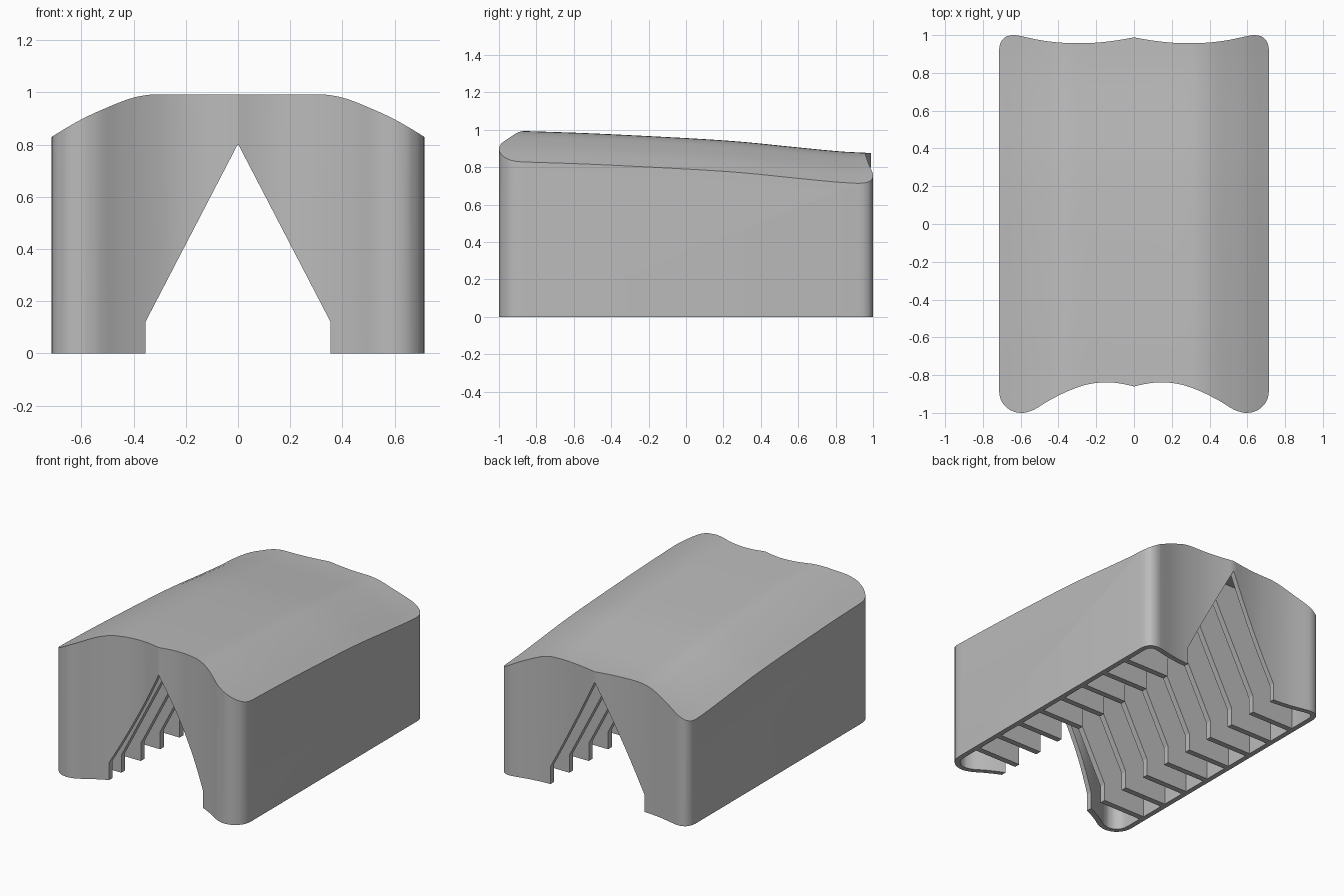
import bpy
import bmesh
from math import radians
from mathutils import Vector

if "Cube" in bpy.data.objects:
    bpy.data.objects.remove(bpy.data.objects["Cube"], do_unlink=True)

WALL = 0.035
RIB = 0.04
RIB_GAP = 0.21


def spline(pts, steps=4):
    """Smooth open curve through 2D points."""
    p = [Vector(q) for q in pts]
    p = [p[0] * 2 - p[1]] + p + [p[-1] * 2 - p[-2]]
    out = []
    for a, b, c, d in zip(p, p[1:], p[2:], p[3:]):
        for i in range(steps):
            t = i / steps
            out.append(0.5 * (2 * b + (c - a) * t + (2 * a - 5 * b + 4 * c - d) * t**2
                              + (3 * b - a - 3 * c + d) * t**3))
    return out + [p[-2]]


def make(name, bm):
    bmesh.ops.recalc_face_normals(bm, faces=bm.faces)
    mesh = bpy.data.meshes.new(name)
    bm.to_mesh(mesh)
    bm.free()
    ob = bpy.data.objects.new(name, mesh)
    bpy.context.collection.objects.link(ob)
    return ob


def prism(name, pts, push):
    bm = bmesh.new()
    face = bm.faces.new([bm.verts.new(p) for p in pts])
    ext = bmesh.ops.extrude_face_region(bm, geom=[face], use_keep_orig=True)
    bmesh.ops.translate(bm, vec=push, verts=[v for v in ext["geom"] if isinstance(v, bmesh.types.BMVert)])
    return make(name, bm)


def combine(ob, tool, operation):
    """Apply a boolean and discard the tool."""
    mod = ob.modifiers.new(operation.title(), "BOOLEAN")
    mod.operation, mod.object, mod.solver = operation, tool, "EXACT"
    bpy.context.view_layer.objects.active = ob
    bpy.ops.object.modifier_apply(modifier=mod.name)
    bpy.data.objects.remove(tool, do_unlink=True)


def inset(loop, dist):
    """Move a counter-clockwise outline inward."""
    out = []
    for i, p in enumerate(loop):
        t = (loop[(i + 1) % len(loop)] - loop[i - 1]).normalized()
        out.append(p + Vector((-t.y, t.x)) * dist)
    return out


# Plan outline: wavy ends with rounded corners, mirrored left to right
front = spline([(0, -.86), (.07, -.845), (.15, -.838), (.25, -.85), (.35, -.885), (.45, -.935),
                (.52, -.978), (.56, -.994), (.6, -1), (.65, -.988), (.69, -.955), (.71, -.915), (.715, -.87)])
back = spline([(.715, .92), (.708, .955), (.69, .983), (.665, .996), (.635, 1), (.6, .995), (.5, .974),
               (.4, .961), (.29, .957), (.2, .96), (.1, .971), (0, .988)])
half = front + back
outline = half + [Vector((-p.x, p.y)) for p in half[-2:0:-1]]

# Roof: crown across the width, gentle slope along the length
crown = spline([(0, 0), (.15, 0), (.3, 0), (.36, -.005), (.42, -.02), (.5, -.053), (.6, -.1), (.715, -.165), (.8, -.21)])
crown = [Vector((-p.x, p.y)) for p in crown[:0:-1]] + crown
slope = spline([(-1.1, 1), (-.85, .992), (-.5, .98), (0, .955), (.3, .935), (.6, .905), (.85, .882), (1.1, .872)])


def roof_body(name, drop):
    bm = bmesh.new()
    rows = [[bm.verts.new((c.x, s.x, c.y + s.y - drop)) for c in crown] for s in slope]
    for r, q in zip(rows, rows[1:]):
        for i in range(len(r) - 1):
            bm.faces.new((r[i], r[i + 1], q[i + 1], q[i]))
    rim = [e for e in bm.edges if e.is_boundary]
    ext = bmesh.ops.extrude_edge_only(bm, edges=rim)["geom"]
    for v in ext:
        if isinstance(v, bmesh.types.BMVert):
            v.co.z = -0.5
    bmesh.ops.holes_fill(bm, edges=[e for e in bm.edges if e.is_boundary], sides=0)
    return make(name, bm)


def body(name, loop, base, drop):
    ob = prism(name, [(p.x, p.y, base) for p in loop], (0, 0, 1.5))
    combine(ob, roof_body("roof_cutter", drop), "INTERSECT")
    return ob


cover = body("ribbed_cover", outline, 0, 0)

# Hollow inside, interrupted by evenly spaced cross ribs
cavity = body("cavity_cutter", inset(outline, WALL), -0.1, WALL)
for i in range(8):
    y = (i - 3.5) * RIB_GAP - RIB / 2
    rib = prism("rib", [(-1, y, -1), (1, y, -1), (1, y, 2), (-1, y, 2)], (0, RIB, 0))
    combine(cavity, rib, "DIFFERENCE")
combine(cover, cavity, "DIFFERENCE")

# Pointed tunnel through the walls and ribs
tunnel = [(-.355, -.2), (.355, -.2), (.355, .12), (0, .803), (-.355, .12)]
combine(cover, prism("tunnel_cutter", [(x, -1.3, z) for x, z in tunnel], (0, 2.6, 0)), "DIFFERENCE")

# Plain grey finish
grey = bpy.data.materials.new("plain grey")
grey.use_nodes = True
colour = (0.5, 0.5, 0.5, 1)
grey.diffuse_color = colour
grey.node_tree.nodes["Principled BSDF"].inputs["Base Color"].default_value = colour
cover.data.materials.clear()
cover.data.materials.append(grey)
for poly in cover.data.polygons:
    poly.material_index = 0

bpy.ops.object.select_all(action="DESELECT")
cover.select_set(True)
bpy.context.view_layer.objects.active = cover
bpy.ops.object.shade_smooth_by_angle(angle=radians(25))
